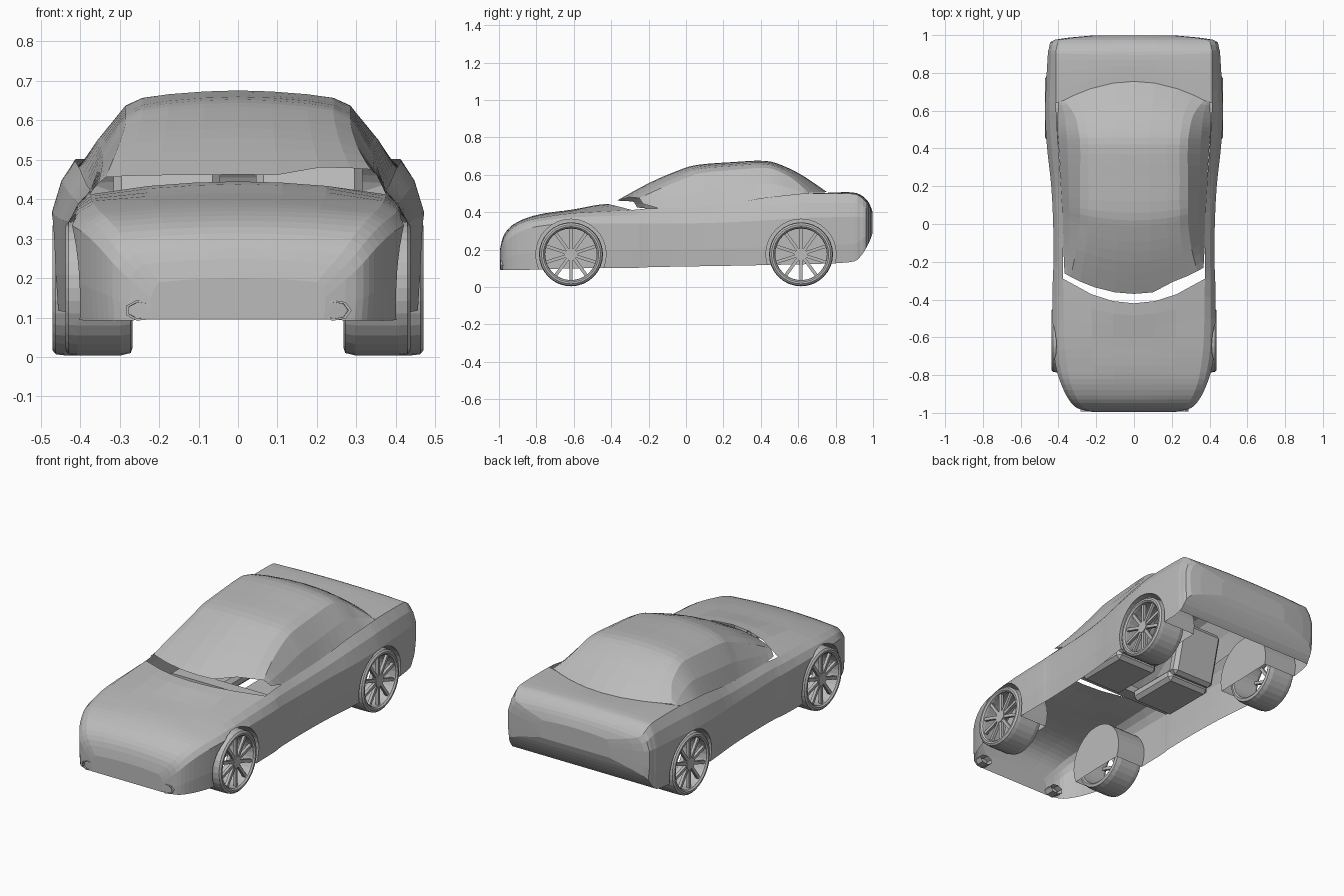
import bpy, bmesh, math
from mathutils import Vector, Matrix

if "Cube" in bpy.data.objects:
    bpy.data.objects.remove(bpy.data.objects["Cube"])

grey = bpy.data.materials.new("plain_grey")
grey.use_nodes = True
grey.diffuse_color = (0.5, 0.5, 0.5, 1)
grey.node_tree.nodes["Principled BSDF"].inputs["Base Color"].default_value = (0.5, 0.5, 0.5, 1)


def finish(name, bm, normals=True):
    if normals:
        bmesh.ops.recalc_face_normals(bm, faces=bm.faces)
    mesh = bpy.data.meshes.new(name)
    bm.to_mesh(mesh)
    bm.free()
    mesh.materials.append(grey)
    obj = bpy.data.objects.new(name, mesh)
    bpy.context.collection.objects.link(obj)
    return obj


def lerp(a, b, t):
    return a + (b - a) * t


def bowed(y, bow, x):
    # sweep a cross-section back or forward towards its sides
    return y + bow * min(1, abs(x) / 0.37) ** 2


def full_ring(half, y, bow):
    pts = half + [(-x, z) for x, z in reversed(half[:-1])]
    return [Vector((x, bowed(y, bow, x), z)) for x, z in pts]


def smooth_rings(rings, steps):
    # Catmull-Rom interpolation between cross-sections
    out, n = [], len(rings)
    for i in range(n - 1):
        a, b, c, d = (rings[min(max(i + k, 0), n - 1)] for k in (-1, 0, 1, 2))
        for s in range(steps):
            t = s / steps
            out.append([q + 0.5 * t * ((r - p) + t * ((2 * p - 5 * q + 4 * r - w)
                        + t * (3 * (q - r) + w - p)))
                        for p, q, r, w in zip(a, b, c, d)])
    return out + [rings[-1]]


def loft(rings, closed):
    bm = bmesh.new()
    rows = [[bm.verts.new(p) for p in ring] for ring in rings]
    n = len(rows[0])
    for a, b in zip(rows, rows[1:]):
        for i in range(n if closed else n - 1):
            j = (i + 1) % n
            bm.faces.new((a[i], a[j], b[j], b[i]))
    if closed:
        bm.faces.new(rows[0])
        bm.faces.new(rows[-1])
    return bm


def cylinder(bm, center, radius, depth, axis, sides):
    rot = Matrix.Rotation(math.pi / 2, 4, axis)
    return bmesh.ops.create_cone(bm, cap_ends=True, segments=sides, radius1=radius, radius2=radius,
                                 depth=depth, matrix=Matrix.Translation(center) @ rot)


def box(bm, center, size, rot=Matrix()):
    mat = Matrix.Translation(center) @ rot @ Matrix.Diagonal((*size, 1))
    return bmesh.ops.create_cube(bm, size=1, matrix=mat)["verts"]


AXLE, AXLE_Z = 0.615, 0.175
HOOD, DECK = (-0.42, 0.13), (0.74, -0.10)

# Body: y, bow, half width, sill z, side top z, shoulder half width, shoulder z, centre z
stations = [
    (-0.995, 0, 0.22, 0.095, 0.15, 0.20, 0.19, 0.20),
    (-0.975, 0, 0.30, 0.092, 0.22, 0.26, 0.26, 0.275),
    (-0.93, 0, 0.345, 0.092, 0.27, 0.30, 0.315, 0.33),
    (-0.85, 0, 0.385, 0.092, 0.31, 0.335, 0.355, 0.37),
    (-0.75, 0, 0.415, 0.095, 0.33, 0.355, 0.375, 0.395),
    (-0.6, 0, 0.43, 0.10, 0.34, 0.37, 0.395, 0.415),
    (*HOOD, 0.43, 0.102, 0.34, 0.375, 0.412, 0.445),
    (-0.2, 0, 0.425, 0.106, 0.34, 0.375, 0.42, 0.43),
    (0, 0, 0.428, 0.11, 0.34, 0.375, 0.425, 0.435),
    (0.2, 0, 0.438, 0.113, 0.345, 0.385, 0.44, 0.45),
    (0.4, 0, 0.46, 0.117, 0.355, 0.40, 0.475, 0.48),
    (0.55, 0, 0.47, 0.12, 0.365, 0.41, 0.492, 0.495),
    (*DECK, 0.47, 0.122, 0.37, 0.412, 0.50, 0.503),
    (0.87, 0, 0.458, 0.132, 0.375, 0.412, 0.50, 0.507),
    (0.93, 0, 0.45, 0.16, 0.375, 0.41, 0.485, 0.495),
    (0.975, 0, 0.42, 0.23, 0.37, 0.38, 0.44, 0.455),
    (0.998, 0, 0.22, 0.29, 0.35, 0.20, 0.39, 0.40),
]
rings = []
for y, bow, w, sill, side, ws, zs, zc in stations:
    half = [(0.985 * w, sill), (w, lerp(sill, side, 0.4)), (w, side),
            (lerp(w, ws, 0.4), lerp(side, zs, 0.6)), (ws, zs),
            (0.6 * ws, lerp(zs, zc, 0.65)), (0.3 * ws, lerp(zs, zc, 0.9)), (0, zc)]
    rings.append(full_ring(half, y, bow))
body = finish("body_shell", loft(smooth_rings(rings, 3), True))

# Wheel wells cut into the body
bm = bmesh.new()
for sx in (-1, 1):
    for y in (-AXLE, AXLE):
        cylinder(bm, (sx * 0.425, y, AXLE_Z), 0.188, 0.35, "Y", 32)
cutter = finish("wheel_well_cutter", bm)
cutter.hide_render = True
mod = body.modifiers.new("wells", "BOOLEAN")
mod.operation, mod.solver, mod.object = "DIFFERENCE", "EXACT", cutter
bpy.context.view_layer.objects.active = body
bpy.ops.object.modifier_apply(modifier="wells")
bpy.data.objects.remove(cutter)

# Open the underside and the cabin opening
bm = bmesh.new()
bm.from_mesh(body.data)
bm.normal_update()
gone = []
for f in bm.faces:
    c = f.calc_center_median()
    under = f.normal.z < -0.7 and c.z < 0.16
    cabin_hole = (c.z > 0.38 and abs(c.x) < 0.34
                  and bowed(*HOOD, c.x) < c.y < bowed(*DECK, c.x))
    if under or cabin_hole:
        gone.append(f)
bmesh.ops.delete(bm, geom=gone, context="FACES")
bm.to_mesh(body.data)
bm.free()

# Cabin: y, bow, base half width, base z, roof half width, roof z
cabin = [
    (-0.37, 0.11, 0.368, 0.425, 0.335, 0.462), (-0.2, 0.10, 0.375, 0.412, 0.305, 0.555),
    (-0.05, 0.08, 0.378, 0.412, 0.287, 0.62), (0.06, 0.04, 0.38, 0.415, 0.285, 0.653),
    (0.25, 0, 0.388, 0.435, 0.285, 0.668), (0.42, 0, 0.40, 0.465, 0.285, 0.675),
    (0.52, -0.03, 0.405, 0.475, 0.295, 0.648), (0.63, -0.07, 0.405, 0.482, 0.315, 0.592),
    (0.755, -0.10, 0.40, 0.49, 0.37, 0.507),
]
rings = []
for y, bow, b, z0, r, zt in cabin:
    k = (zt - z0) / 0.25
    half = [(b, z0), (lerp(b, r, 0.5) + 0.012 * k, lerp(z0, zt - 0.045 * k, 0.5)),
            (r, zt - 0.045 * k), (0.85 * r, zt - 0.022 * k), (0.62 * r, zt - 0.011 * k),
            (0.3 * r, zt - 0.003 * k), (0, zt)]
    rings.append(full_ring(half, y, bow))
for p in rings[0]:  # the windscreen edge is lifted on one side
    if p.x > 0.15:
        p += Vector((0, 0.03, 0.02))
finish("cabin", loft(smooth_rings(rings, 3), False))


# Wheels: lathed tyre, hub and spokes
def wheel(name, sx, y, outer):
    bm = bmesh.new()
    profile = [(0, 0.148), (0, 0.158), (-0.008, 0.168), (-0.03, 0.171), (-0.14, 0.171),
               (-0.165, 0.165), (-0.17, 0.15), (-0.165, 0.142), (-0.02, 0.138), (-0.008, 0.14)]
    rows = []
    for i in range(32):
        a = math.tau * i / 32
        rows.append([bm.verts.new((x, r * math.cos(a), r * math.sin(a))) for x, r in profile])
    n = len(profile)
    for i in range(32):
        a, b = rows[i], rows[(i + 1) % 32]
        for j in range(n):
            bm.faces.new((a[j], a[(j + 1) % n], b[(j + 1) % n], b[j]))
    cylinder(bm, (-0.025, 0, 0), 0.034, 0.03, "Y", 10)
    for i in range(10):
        rot = Matrix.Rotation(math.tau * i / 10, 4, "X")
        box(bm, rot @ Vector((-0.022, 0, 0.082)), (0.016, 0.017, 0.118), rot)
    bmesh.ops.transform(bm, verts=bm.verts, matrix=Matrix.Translation((sx * outer, y, AXLE_Z))
                        @ Matrix.Diagonal((sx, 1, 1, 1)))
    finish(name, bm)


for side, sx in (("left", 1), ("right", -1)):
    wheel(f"front_wheel_{side}", sx, -AXLE, 0.437)
    wheel(f"rear_wheel_{side}", sx, AXLE, 0.47)

    # Fog lamp: hollow seven-sided tube
    bm = bmesh.new()
    loops = [[bm.verts.new((sx * 0.247 + 0.041 * s * math.cos(math.tau * i / 7), y,
                            0.118 + 0.027 * s * math.sin(math.tau * i / 7))) for i in range(7)]
             for s, y in ((1, -0.94), (1, -0.993), (0.8, -0.993), (0.75, -0.97))]
    for a, b in zip(loops, loops[1:]):
        for i in range(7):
            j = (i + 1) % 7
            bm.faces.new((a[i], a[j], b[j], b[i]))
    bm.faces.new(loops[-1])
    finish(f"fog_lamp_{side}", bm)

    # Seat: cushion and reclined back
    bm = bmesh.new()
    box(bm, (sx * 0.18, 0.09, 0.24), (0.27, 0.32, 0.07))
    box(bm, (sx * 0.18, 0.29, 0.38), (0.27, 0.07, 0.30), Matrix.Rotation(-0.25, 4, "X"))
    bmesh.ops.bevel(bm, geom=bm.edges[:], offset=0.02, segments=1, affect="EDGES")
    finish(f"seat_{side}", bm)

# Cross beam in front of the seats
bm = bmesh.new()
box(bm, (0, -0.09, 0.27), (0.66, 0.07, 0.04))
finish("cross_beam", bm)
